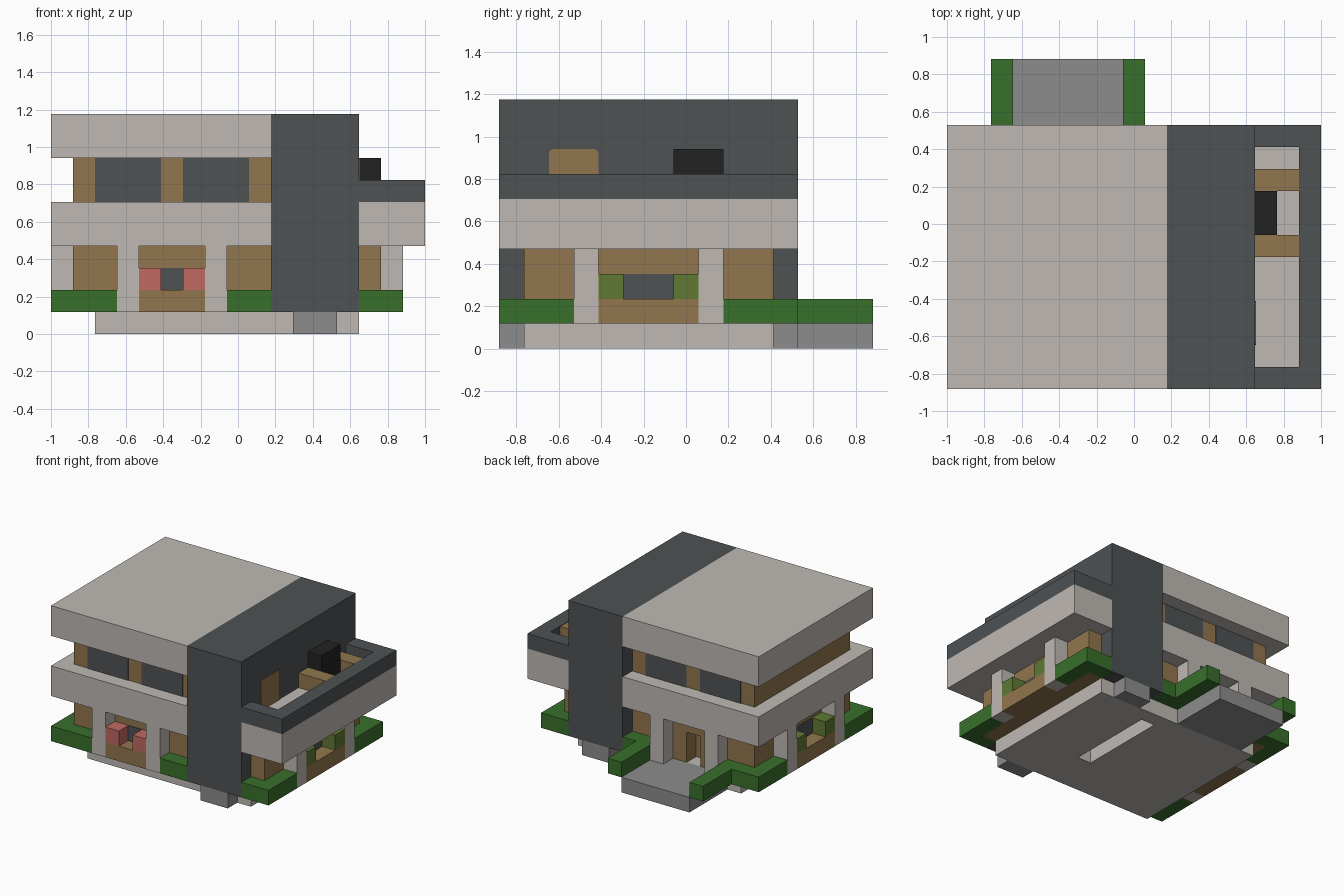
import bpy
import bmesh

cube = bpy.data.objects.get("Cube")
if cube:
    bpy.data.objects.remove(cube, do_unlink=True)

U = 2 / 17  # size of one building module


def material(name, rgb):
    m = bpy.data.materials.new(name)
    m.use_nodes = True
    m.diffuse_color = (*rgb, 1)
    m.node_tree.nodes["Principled BSDF"].inputs["Base Color"].default_value = (*rgb, 1)
    return m


STONE = material("pale_stone", (0.52, 0.485, 0.45))
SLATE = material("dark_slate", (0.076, 0.084, 0.088))
WOOD = material("warm_wood", (0.285, 0.18, 0.075))
HEDGE = material("hedge_green", (0.04, 0.16, 0.025))
LEAF = material("olive_leaf", (0.115, 0.19, 0.034))
PINK = material("pink_flower", (0.53, 0.14, 0.12))
PAVING = material("grey_paving", (0.265, 0.265, 0.265))
BLACK = material("black_metal", (0.016, 0.016, 0.016))


def block(name, mat, x, y, z):
    """Box given as module ranges along each axis."""
    lo = [x[0] * U - 1, (y[0] - 7.5) * U, z[0] * U]
    hi = [x[1] * U - 1, (y[1] - 7.5) * U, z[1] * U]
    bm = bmesh.new()
    bmesh.ops.create_cube(bm, size=1)
    for v in bm.verts:
        v.co = [lo[a] if v.co[a] < 0 else hi[a] for a in range(3)]
    mesh = bpy.data.meshes.new(name)
    bm.to_mesh(mesh)
    bm.free()
    mesh.materials.append(mat)
    obj = bpy.data.objects.new(name, mesh)
    bpy.context.collection.objects.link(obj)
    return obj


def flip(r, total):
    return (total - r[1], total - r[0])


def front_back(name, mat, x, y, z):
    block("front_" + name, mat, x, y, z)
    block("back_" + name, mat, x, flip(y, 12), z)


def both_sides(name, mat, x, y, z):
    block("left_" + name, mat, x, y, z)
    block("right_" + name, mat, flip(x, 16), y, z)


# Foundation with a slot in its underside
block("foundation_main", STONE, (2, 9), (1, 11), (0, 1))
block("foundation_tower", STONE, (10, 14), (1, 11), (0, 1))
block("foundation_front_link", STONE, (9, 10), (1, 4), (0, 1))
block("foundation_back_link", STONE, (9, 10), (10, 11), (0, 1))
front_back("step", PAVING, (11, 13), (0, 1), (0, 1))
block("patio", PAVING, (3, 8), (11, 15), (0, 1))

# Ground floor with a recessed back doorway
block("ground_floor", WOOD, (1, 15), (1, 10), (1, 4))
block("back_wall_right", WOOD, (1, 5), (10, 11), (1, 4))
block("back_wall_left", WOOD, (6, 15), (10, 11), (1, 4))
block("doorway_lintel", WOOD, (5, 6), (10, 11), (3, 4))

# Pillars
for x in (3, 7):
    front_back("pillar", STONE, (x, x + 1), (0, 1), (1, 4))
for y in (3, 8):
    both_sides("pillar", STONE, (15, 16), (y, y + 1), (1, 4))

# Ground floor windows and planters
block("front_window", SLATE, (4, 7), (0.96, 1), (2, 3))
block("front_planter", WOOD, (4, 7), (0, 1), (1, 2))
for x in (4, 6):
    block("flower", PINK, (x, x + 1), (0, 1), (2, 3))
both_sides("window", SLATE, (15, 15.04), (4, 8), (2, 3))
both_sides("planter", WOOD, (15, 16), (4, 8), (1, 2))
for y in (4, 7):
    both_sides("bush", LEAF, (15, 16), (y, y + 1), (2, 3))

# Hedges around the house and the patio
front_back("right_hedge", HEDGE, (0, 3), (0, 1), (1, 2))
front_back("middle_hedge", HEDGE, (8, 10), (0, 1), (1, 2))
front_back("left_hedge", HEDGE, (14, 16), (0, 1), (1, 2))
for y in ((1, 3), (9, 11)):
    both_sides("hedge", HEDGE, (15, 16), y, (1, 2))
for x in (2, 8):
    block("patio_hedge", HEDGE, (x, x + 1), (12, 15), (1, 2))

# Middle slab and balcony
block("middle_slab", STONE, (0, 10), (0, 12), (4, 6))
block("slab_core", STONE, (10, 14), (1, 11), (4, 6))
block("balcony_slab", STONE, (14, 17), (0, 12), (4, 6))
block("balcony_side_rail", SLATE, (16, 17), (0, 12), (6, 7))
front_back("balcony_rail", SLATE, (14, 16), (0, 1), (6, 7))

# Upper floor and its windows
block("upper_floor", WOOD, (1, 10), (1, 11), (6, 8))
for x in (2, 6):
    front_back("upper_window", SLATE, (x, x + 3), (0.96, 1), (6, 8))
block("roof", STONE, (0, 10), (0, 12), (8, 10))

# Dark tower wrapping over the house
front_back("tower_leg", SLATE, (10, 14), (0, 1), (1, 10))
block("tower_top", SLATE, (10, 14), (1, 11), (6, 10))

# Balcony door with clipped top corners
door = block("balcony_door", WOOD, (14, 14.05), (2, 4), (6, 8))
bm = bmesh.new()
bm.from_mesh(door.data)
top = max(v.co.z for v in bm.verts)
corners = [e for e in bm.edges
           if abs(e.verts[0].co.x - e.verts[1].co.x) > 0.001
           and min(v.co.z for v in e.verts) > top - 0.001]
bmesh.ops.bevel(bm, geom=corners, offset=0.02, segments=2, affect="EDGES", profile=0.5)
bm.to_mesh(door.data)
bm.free()

# Balcony counters and grill
for y in (6, 9):
    block("counter", WOOD, (14, 16), (y, y + 1), (6, 6.97))
block("grill", BLACK, (14, 15), (7, 9), (6, 8))
